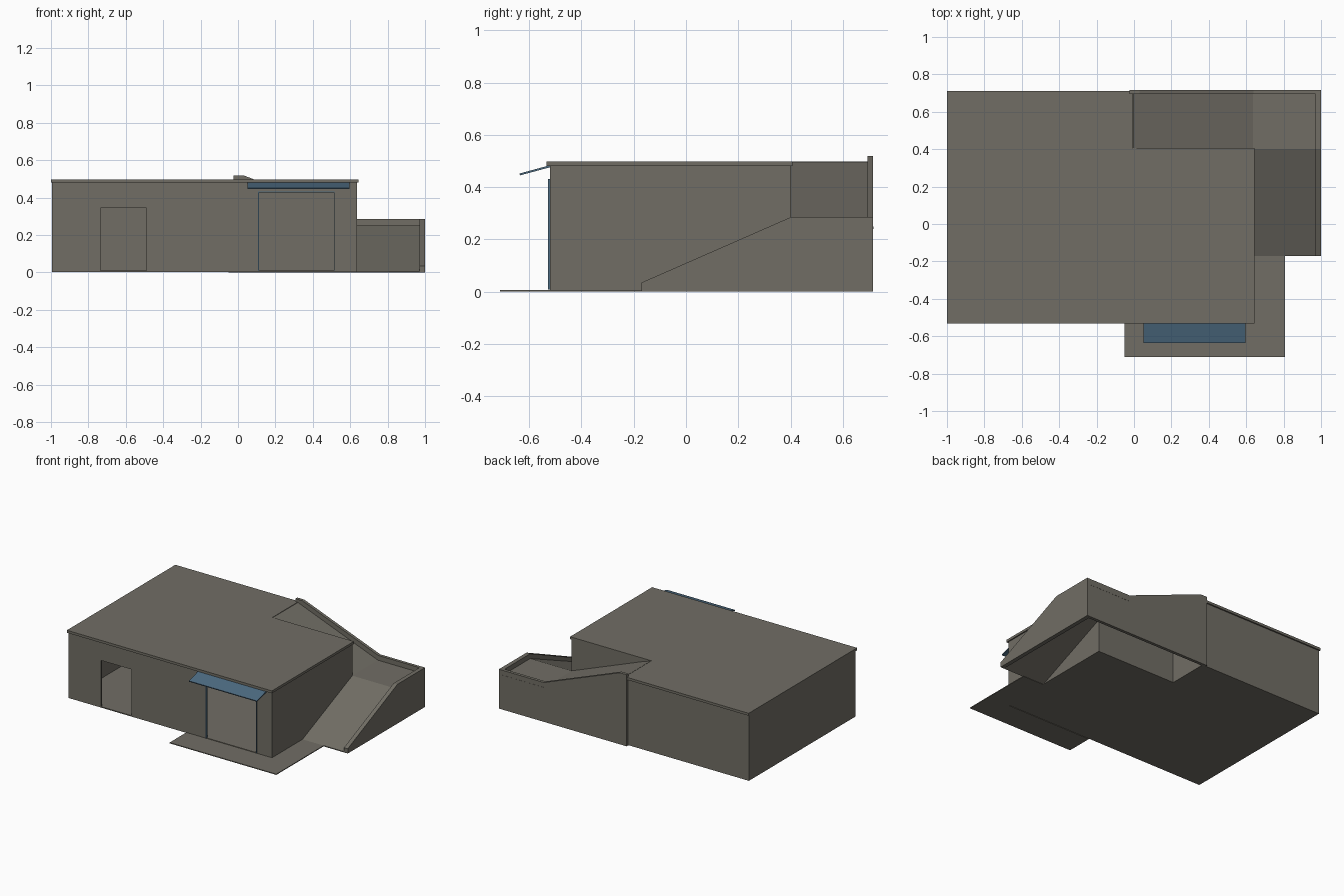
import bpy, bmesh
from mathutils import Vector

if "Cube" in bpy.data.objects:
    bpy.data.objects.remove(bpy.data.objects["Cube"])


def material(name, rgb):
    m = bpy.data.materials.new(name)
    m.diffuse_color = (*rgb, 1)
    m.use_nodes = True
    m.node_tree.nodes["Principled BSDF"].inputs["Base Color"].default_value = m.diffuse_color
    return m


CONCRETE = material("warm_grey_concrete", (0.165, 0.155, 0.130))
BLUE = material("slate_blue", (0.075, 0.150, 0.225))


def prism(name, axis, points, lo, hi, mat=CONCRETE):
    """Extrude a 2D outline along an axis: x takes (y,z), y takes (x,z), z takes (x,y)."""
    place = {"x": lambda p, d: (d, p[0], p[1]),
             "y": lambda p, d: (p[0], d, p[1]),
             "z": lambda p, d: (p[0], p[1], d)}[axis]
    bm = bmesh.new()
    face = bm.faces.new([bm.verts.new(place(p, lo)) for p in points])
    new = bmesh.ops.extrude_face_region(bm, geom=[face])["geom"]
    shift = Vector(place((0, 0), hi - lo))
    bmesh.ops.translate(bm, vec=shift,
                        verts=[g for g in new if isinstance(g, bmesh.types.BMVert)])
    bmesh.ops.recalc_face_normals(bm, faces=bm.faces)
    mesh = bpy.data.meshes.new(name)
    bm.to_mesh(mesh)
    bm.free()
    mesh.materials.append(mat)
    ob = bpy.data.objects.new(name, mesh)
    bpy.context.collection.objects.link(ob)
    return ob


def box(name, x0, x1, y0, y1, z0, z1, mat=CONCRETE):
    return prism(name, "z", [(x0, y0), (x1, y0), (x1, y1), (x0, y1)], z0, z1, mat)


def notched(x0, x1, y0, y1, nx, ny):
    """Building footprint with the back right corner cut out for the ramp."""
    return [(x0, y0), (x1, y0), (x1, ny), (nx, ny), (nx, y1), (x0, y1)]


# floor and roof slabs
L, R, F, B, NX, NY = -0.995, 0.637, -0.52, 0.70, 0.0, 0.40
T, TOP = 0.01, 0.481
prism("floor_slab", "z", notched(L, R, F, B, NX, NY), 0.003, 0.010)
prism("roof_slab", "z", notched(-1, 0.645, -0.533, 0.71, -0.008, 0.407), 0.48, 0.498)

# front wall with the small doorway and the garage opening
prism("front_wall", "y", [
    (L, 0.005), (-0.735, 0.005), (-0.735, 0.345), (-0.49, 0.345), (-0.49, 0.005),
    (0.11, 0.005), (0.11, 0.427), (0.515, 0.427), (0.515, 0.005),
    (R, 0.005), (R, TOP), (L, TOP)], F, F + T)

# remaining walls
box("left_wall", L, L + T, F + T, B, 0.005, TOP)
box("back_wall", L + T, NX, B - T, B, 0.005, TOP)
box("right_wall", R - T, R, F + T, NY, 0.005, TOP)
box("notch_back_wall", NX, R - T, NY - T, NY, 0.005, TOP)
box("notch_side_wall", NX - T, NX, NY - T, B - T, 0.005, TOP)

# garage door frame
for name, x in (("left", 0.108), ("right", 0.513)):
    box(f"garage_frame_{name}", x, x + 0.004, -0.527, -0.508, 0.008, 0.432, BLUE)
box("garage_frame_top", 0.108, 0.517, -0.527, -0.508, 0.428, 0.432, BLUE)

# sloping awning
prism("awning", "x", [(-0.635, 0.445), (-0.52, 0.476), (-0.52, 0.484), (-0.637, 0.452)],
      0.052, 0.597, BLUE)

# paved apron around the front right corner
prism("apron", "z", [(-0.05, -0.712), (0.806, -0.712), (0.806, -0.165),
                     (R, -0.165), (R, F), (-0.05, F)], 0.0, 0.006)

# ramp decks: lower slope, landing, upper slope
prism("lower_ramp", "x", [(-0.17, 0.006), (0.40, 0.25), (0.717, 0.25),
                          (0.717, 0.24), (0.40, 0.24), (-0.17, 0.0)], R, 0.975)
prism("upper_ramp", "y", [(R, 0.25), (NX - 0.005, 0.497), (NX - 0.005, 0.487),
                          (R, 0.24)], NY, 0.70)

# outer ramp walls with raised parapets
prism("side_parapet", "x", [(-0.17, 0), (-0.17, 0.035), (0.40, 0.285),
                            (0.716, 0.285), (0.716, 0)], 0.97, 1.0)
prism("back_parapet", "y", [(0.97, 0), (0.97, 0.285), (0.64, 0.285), (0.03, 0.519),
                            (-0.025, 0.519), (-0.025, 0)], 0.694, 0.716)
